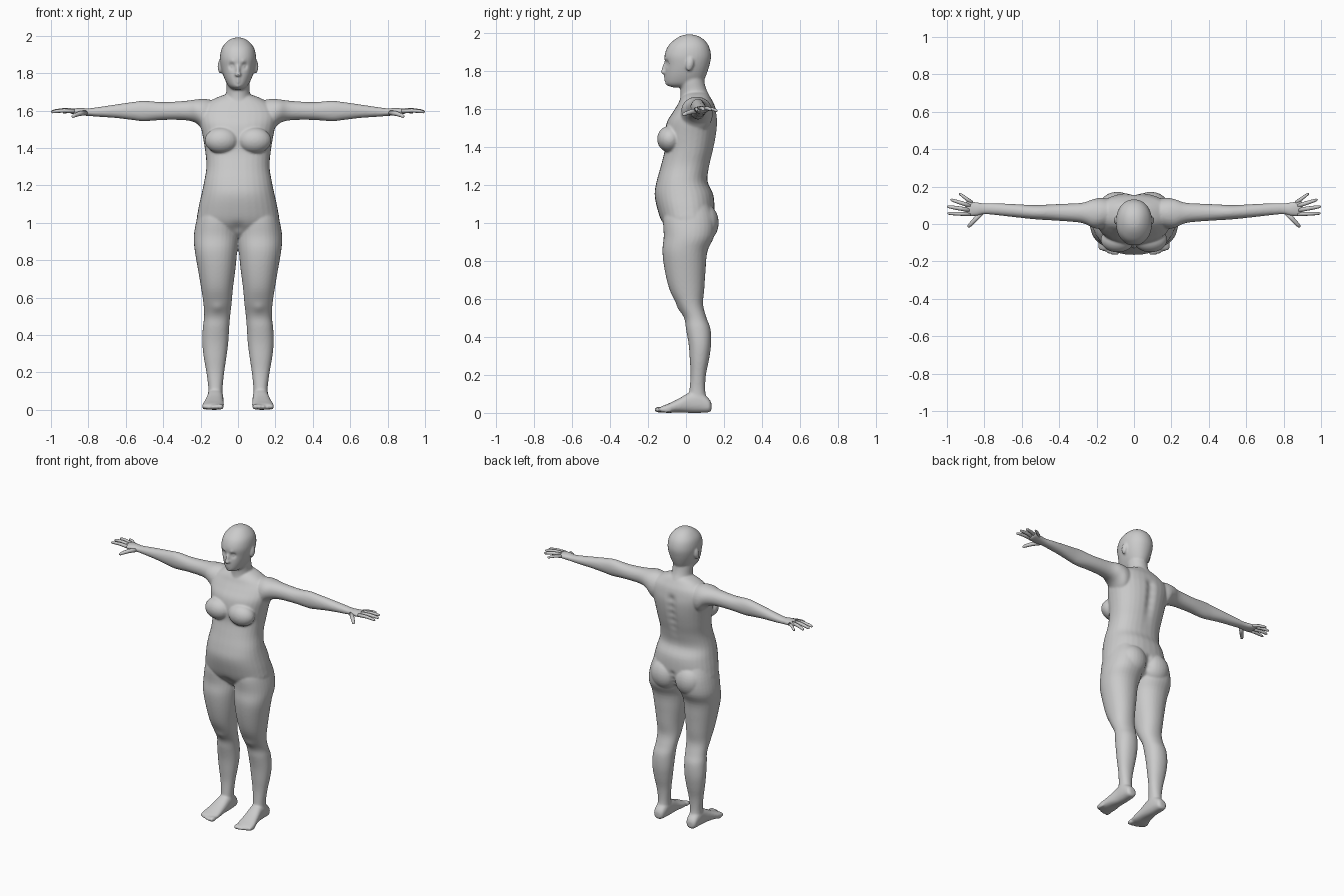
import bpy, bmesh, math
from mathutils import Vector, Matrix

AXES = {'z': (2, 0, 1), 'x': (0, 1, 2), 'y': (1, 0, 2)}


def spline(a, b, c, d, t):
    return 0.5 * (2*b + (c-a)*t + (2*a-5*b+4*c-d)*t*t + (3*b-a-3*c+d)*t**3)


def skin(bm, rings):
    vs = [[bm.verts.new(p) for p in r] for r in rings]
    n = len(vs[0])
    for r, q in zip(vs, vs[1:]):
        for i in range(n):
            bm.faces.new((r[i], r[(i+1) % n], q[(i+1) % n], q[i]))
    bm.faces.new(vs[0][::-1])
    bm.faces.new(vs[-1])


def loft(bm, axis, rows, side=1, power=2.0, n=32, sub=4):
    """Rows: position on axis, then low/high bounds on the two other axes."""
    ia, iu, iv = AXES[axis]
    rows = [rows[0]] + list(rows) + [rows[-1]]
    fine = [[spline(*k, s/sub) for k in zip(*rows[i:i+4])]
            for i in range(len(rows)-3) for s in range(sub)] + [rows[-1]]
    rings = []
    for t, u0, u1, v0, v1 in fine:
        ring = []
        for k in range(n):
            c, s = math.cos(2*math.pi*k/n), math.sin(2*math.pi*k/n)
            p = [0, 0, 0]
            p[ia] = t
            p[iu] = (u0+u1)/2 + (u1-u0)/2 * math.copysign(abs(c)**(2/power), c)
            p[iv] = (v0+v1)/2 + (v1-v0)/2 * math.copysign(abs(s)**(2/power), s)
            p[0] *= side
            ring.append(p)
        rings.append(ring)
    skin(bm, rings)


def sym(rows):
    return [(z, -w, w, f, b) for z, w, f, b in rows]


def ball(bm, c, r, tilt=0):
    m = Matrix.Translation(c) @ Matrix.Rotation(tilt, 4, 'X') @ Matrix.Diagonal((*r, 1))
    bmesh.ops.create_uvsphere(bm, u_segments=24, v_segments=16, radius=1, matrix=m)


def tube(bm, pts, radii, n=12):
    pts = [Vector(p) for p in pts]
    rings = []
    for i, (p, r) in enumerate(zip(pts, radii)):
        d = (pts[min(i+1, len(pts)-1)] - pts[max(i-1, 0)]).normalized()
        u = d.cross(Vector((0, 0, 1))).normalized()
        v = d.cross(u)
        rings.append([p + r*(u*math.cos(2*math.pi*k/n) + v*math.sin(2*math.pi*k/n))
                      for k in range(n)])
    skin(bm, rings)


def finish(bm, name):
    bmesh.ops.recalc_face_normals(bm, faces=bm.faces)
    me = bpy.data.meshes.new(name)
    bm.to_mesh(me)
    bm.free()
    ob = bpy.data.objects.new(name, me)
    bpy.context.collection.objects.link(ob)
    return ob


bm = bmesh.new()
# torso
loft(bm, 'z', sym([
    (.92, .06, -.05, .07), (.95, .16, -.085, .115), (1.0, .218, -.125, .145),
    (1.07, .213, -.15, .15), (1.15, .196, -.165, .143), (1.22, .181, -.154, .113),
    (1.30, .169, -.132, .124), (1.38, .175, -.113, .144), (1.46, .188, -.113, .16),
    (1.53, .203, -.1, .166), (1.58, .208, -.07, .16), (1.62, .19, -.045, .15),
    (1.65, .15, -.03, .134), (1.675, .10, -.01, .118), (1.69, .05, .02, .1)]), power=2.3)
# neck and head
loft(bm, 'z', sym([(1.6, .08, -.04, .13), (1.66, .07, -.03, .126), (1.70, .063, -.03, .108),
                   (1.74, .063, -.035, .097), (1.8, .06, -.03, .09)]))
loft(bm, 'z', sym([
    (1.712, .025, -.07, .05), (1.722, .042, -.096, .08), (1.74, .057, -.107, .09),
    (1.78, .076, -.11, .108), (1.83, .091, -.109, .124), (1.88, .097, -.113, .132),
    (1.93, .088, -.094, .12), (1.965, .063, -.058, .092), (1.985, .034, -.022, .056),
    (1.991, .006, .01, .025)]), power=2.15)
# nose
ball(bm, (0, -.112, 1.815), (.011, .014, .038), -.25)
ball(bm, (0, -.116, 1.793), (.018, .017, .012))

for s in (1, -1):
    # ears, breasts, buttocks
    ball(bm, (s*.095, .02, 1.835), (.014, .021, .037), -.2)
    ball(bm, (s*.088, -.085, 1.44), (.09, .067, .07))
    ball(bm, (s*.09, .095, 1.0), (.095, .077, .1))
    # legs
    loft(bm, 'z', [
        (1.1, .03, .195, -.1, .12), (1.02, .005, .22, -.12, .15), (.93, -.004, .236, -.117, .148),
        (.85, .004, .231, -.124, .113), (.75, .014, .214, -.112, .103),
        (.65, .027, .197, -.087, .096), (.57, .034, .185, -.048, .09),
        (.5, .042, .181, -.01, .108), (.44, .047, .188, .0, .129), (.36, .052, .191, .014, .132),
        (.28, .062, .183, .02, .121), (.2, .074, .169, .024, .105), (.12, .082, .159, .018, .101),
        (.06, .083, .161, .01, .11), (.03, .09, .155, .02, .11)], s, 2.15)
    # feet and toes
    loft(bm, 'y', [
        (.134, .105, .14, .015, .05), (.12, .088, .157, .003, .075), (.07, .08, .163, 0, .115),
        (.02, .078, .166, 0, .108), (-.04, .077, .178, .002, .074), (-.09, .075, .19, 0, .05),
        (-.125, .08, .192, .002, .036), (-.14, .09, .185, .006, .028)], s, 2.4)
    for k in range(5):
        ball(bm, (s*(.093 + .022*k), -.138 + .003*k*k*.7, .017 - .001*k),
             (.016 - .0015*k, .03, .016 - .001*k))
    # arms and palms
    loft(bm, 'x', [
        (.10, .0, .125, 1.49, 1.645), (.17, -.025, .14, 1.48, 1.662),
        (.22, -.02, .132, 1.53, 1.66), (.28, .006, .113, 1.548, 1.652),
        (.4, .017, .107, 1.55, 1.645), (.5, .023, .102, 1.543, 1.652),
        (.56, .028, .102, 1.549, 1.646), (.65, .038, .107, 1.56, 1.633),
        (.75, .049, .111, 1.567, 1.618), (.8, .052, .111, 1.571, 1.612),
        (.84, .043, .116, 1.574, 1.614), (.88, .042, .124, 1.58, 1.611),
        (.9, .052, .124, 1.586, 1.606)], s, 2.1)

# fuse the parts into one skin
raw = finish(bm, "body_parts")
m = raw.modifiers.new("Fuse", 'REMESH')
m.mode, m.voxel_size = 'VOXEL', .006
m = raw.modifiers.new("Soften", 'SMOOTH')
m.factor, m.iterations = .5, 7
dg = bpy.context.evaluated_depsgraph_get()
body = bpy.data.objects.new("body", bpy.data.meshes.new_from_object(raw.evaluated_get(dg)))
bpy.context.collection.objects.link(body)
body.data.name = "body"
bpy.data.objects.remove(raw)

# soft sculpted details: centre, radius, push along y
dents = [((.036, -.105, 1.838), .017, .012),    # eye sockets
         ((.034, -.105, 1.836), .008, -.006),   # eyes
         ((.03, -.112, 1.862), .013, -.004),    # brows
         ((0, -.112, 1.768), .011, -.006), ((0, -.112, 1.752), .01, -.005),  # lips
         ((0, -.105, 1.728), .014, -.005),      # chin
         ((.11, -.045, .54), .03, -.007),       # kneecaps
         ((0, -.12, .965), .035, .012)]         # groin
dents += [((0, .16, 1.25 + .05*k), .028, -.013) for k in range(7)]  # spine groove
dents += [((0, .14, .93 + .035*k), .02, -.012) for k in range(4)]   # seat cleft
for v in body.data.vertices:
    p = Vector((abs(v.co.x), v.co.y, v.co.z))
    for c, r, push in dents:
        if abs(p.z - c[2]) < 2.5*r:
            v.co.y += push * math.exp(-(p - Vector(c)).length_squared / (r*r))

# fingers and thumb: root, tip
bm = bmesh.new()
for root, tip, r in [((.875, .053, 1.597), (.998, .057, 1.592), .0105),
                     ((.88, .075, 1.6), (1.0, .094, 1.594), .011),
                     ((.875, .097, 1.6), (.982, .131, 1.594), .0105),
                     ((.865, .113, 1.597), (.935, .164, 1.588), .009),
                     ((.815, .06, 1.588), (.888, -.017, 1.567), .0125)]:
    a, b = Vector(root), Vector(tip)
    arch = Vector((0, 0, .005))
    tube(bm, [a, a.lerp(b, .45) + arch, a.lerp(b, .8) + arch*.6, a.lerp(b, .95), b],
         [r*1.1, r, r*.85, r*.65, r*.2])
fingers = finish(bm, "fingers")
fingers.modifiers.new("Mirror", 'MIRROR').use_mirror_merge = False

for ob in (body, fingers):
    for p in ob.data.polygons:
        p.use_smooth = True
